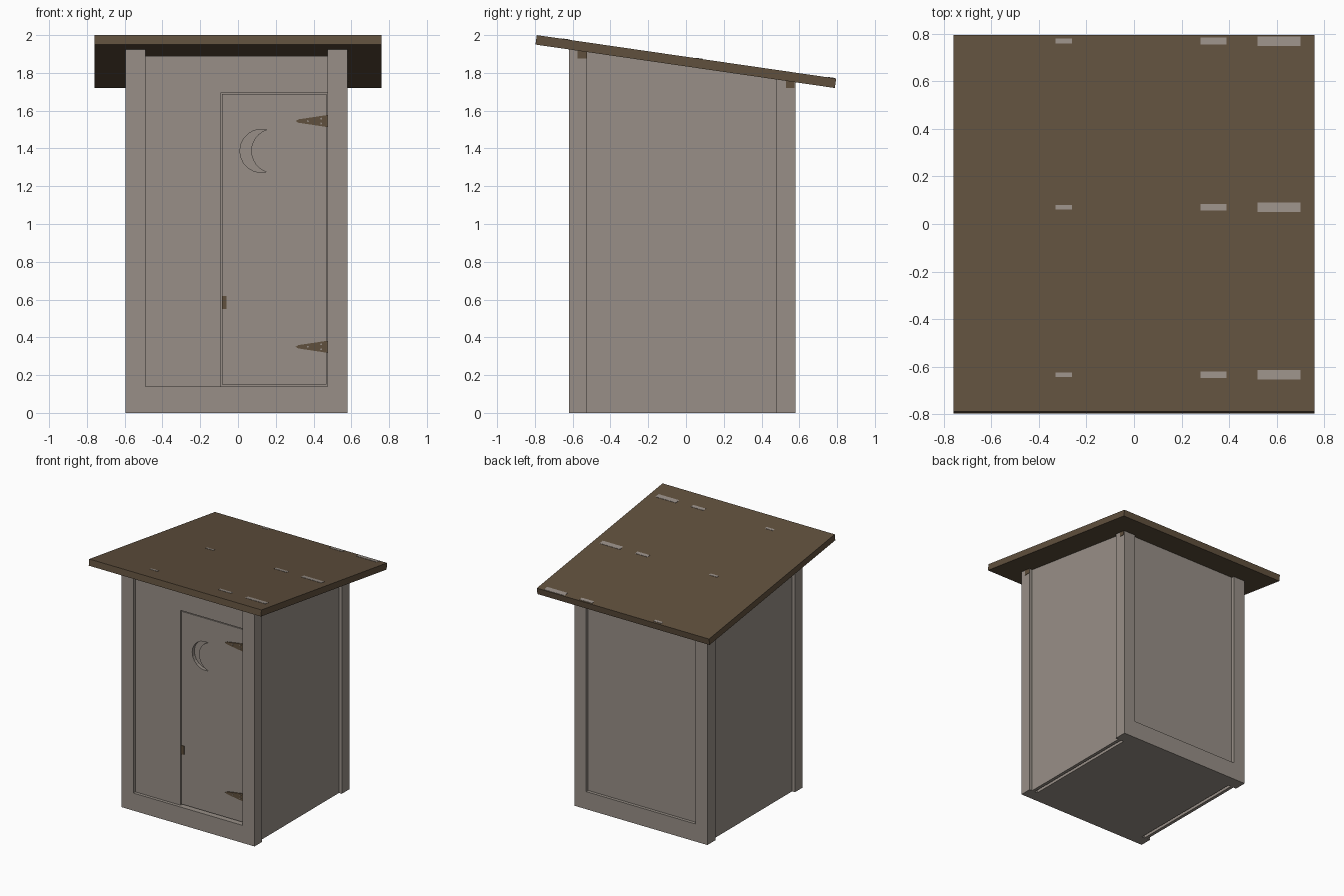
import bpy, bmesh, math
from mathutils import Vector

cube = bpy.data.objects.get("Cube")
if cube:
    bpy.data.objects.remove(cube, do_unlink=True)


def material(name, rgb):
    m = bpy.data.materials.new(name)
    m.use_nodes = True
    m.diffuse_color = (*rgb, 1)
    m.node_tree.nodes["Principled BSDF"].inputs["Base Color"].default_value = (*rgb, 1)
    return m


GREY = material("weathered grey wood", (0.314, 0.275, 0.242))
BROWN = material("brown wood", (0.117, 0.080, 0.047))


def prism(name, profile, lo, hi, axis, mat):
    """Extrude a 2D profile along x (profile in y, z) or along y (profile in x, z)."""
    bm = bmesh.new()
    place = (lambda p: (lo, p[0], p[1])) if axis == "x" else (lambda p: (p[0], lo, p[1]))
    face = bm.faces.new([bm.verts.new(place(p)) for p in profile])
    new = bmesh.ops.extrude_face_region(bm, geom=[face])["geom"]
    shift = Vector((hi - lo, 0, 0)) if axis == "x" else Vector((0, hi - lo, 0))
    bmesh.ops.translate(bm, vec=shift, verts=[v for v in new if isinstance(v, bmesh.types.BMVert)])
    bmesh.ops.recalc_face_normals(bm, faces=bm.faces)
    mesh = bpy.data.meshes.new(name)
    bm.to_mesh(mesh)
    bm.free()
    mesh.materials.append(mat)
    ob = bpy.data.objects.new(name, mesh)
    bpy.context.collection.objects.link(ob)
    return ob


SLOPE = -0.145


def roof_under(y):
    return 1.95 + SLOPE * (y + 0.797)


def roof_top(y):
    return 2.0 + SLOPE * (y + 0.79)


def board(name, x0, x1, y0, y1, z0=0.0, z1=None, mat=GREY):
    """Box; without z1 its top follows the roof slope."""
    t0, t1 = (z1, z1) if z1 else (roof_under(y0), roof_under(y1))
    return prism(name, [(y0, z0), (y1, z0), (y1, t1), (y0, t0)], x0, x1, "x", mat)


# Sloping roof
prism("roof", [(-0.797, 1.95), (0.788, 1.72), (0.795, 1.77), (-0.79, 2.0)], -0.76, 0.76, "x", BROWN)

# Worn patches on the roof
for y in (-0.635, 0.07, 0.77):
    for label, x0, x1, w in (("wide", 0.52, 0.70, 0.02), ("middle", 0.28, 0.39, 0.014),
                             ("thin", -0.33, -0.26, 0.01)):
        a, b = y - w, y + w
        prism("roof_worn_patch_" + label,
              [(a, roof_top(a) - 0.002), (b, roof_top(b) - 0.002),
               (b, roof_top(b) + 0.002), (a, roof_top(a) + 0.002)], x0, x1, "x", GREY)

# Corner posts
for side, x0, x1 in (("right", -0.595, -0.49), ("left", 0.475, 0.58)):
    board("front_post_" + side, x0, x1, -0.62, -0.525)
    board("back_post_" + side, x0, x1, 0.48, 0.58)

# Side walls, back wall and floor
board("side_wall_right", -0.57, -0.545, -0.525, 0.48)
board("side_wall_left", 0.53, 0.555, -0.525, 0.48)
board("back_wall", -0.49, 0.475, 0.525, 0.555, 0.14)
board("floor", -0.52, 0.505, -0.525, 0.48, 0.0, 0.04)

# Bottom rails
board("front_rail", -0.49, 0.475, -0.62, -0.525, 0.0, 0.14)
board("back_rail", -0.49, 0.475, 0.48, 0.58, 0.0, 0.14)

# Front wall around the door
board("front_panel", -0.49, -0.09, -0.595, -0.56, 0.14, 1.89)
board("door_header", -0.09, 0.475, -0.595, -0.56, 1.695, 1.89)

# Door with a crescent recess
door = board("door", -0.084, 0.468, -0.592, -0.552, 0.15, 1.688)


def arc(cx, cz, r, start, end, n=12):
    angles = [math.radians(start + (end - start) * i / n) for i in range(n + 1)]
    return [(cx + r * math.cos(a), cz + r * math.sin(a)) for a in angles]


crescent = arc(0.125, 1.387, 0.115, 77, 283) + arc(0.188, 1.387, 0.118, 252, 108)[1:-1]
cutter = prism("crescent_cutter", crescent, -0.65, -0.565, "y", GREY)
cutter.hide_render = True
cut = door.modifiers.new("crescent", "BOOLEAN")
cut.operation, cut.solver, cut.object = "DIFFERENCE", "EXACT", cutter
bpy.context.view_layer.objects.active = door
bpy.ops.object.modifier_apply(modifier=cut.name)
bpy.data.objects.remove(cutter, do_unlink=True)

# Strap hinges with nails
for label, z in (("upper", 1.545), ("lower", 0.35)):
    strap = [(0.474, z - 0.032), (0.474, z + 0.032), (0.32, z + 0.009),
             (0.305, z), (0.32, z - 0.009)]
    prism("hinge_" + label, strap, -0.599, -0.59, "y", BROWN)
    for x, dz in ((0.37, 0), (0.44, 0.013), (0.44, -0.013)):
        prism("hinge_nail_" + label, arc(x, z + dz, 0.005, 0, 315, 7), -0.601, -0.598, "y", GREY)

# Latch mark on the door edge
board("door_latch", -0.084, -0.06, -0.596, -0.59, 0.55, 0.62, BROWN)
# Brown nailing blocks under the eaves
board("eave_block_front", 0.578, 0.583, -0.575, -0.525, 1.875, None, BROWN)
board("eave_block_back", 0.578, 0.583, 0.53, 0.575, 1.72, None, BROWN)
